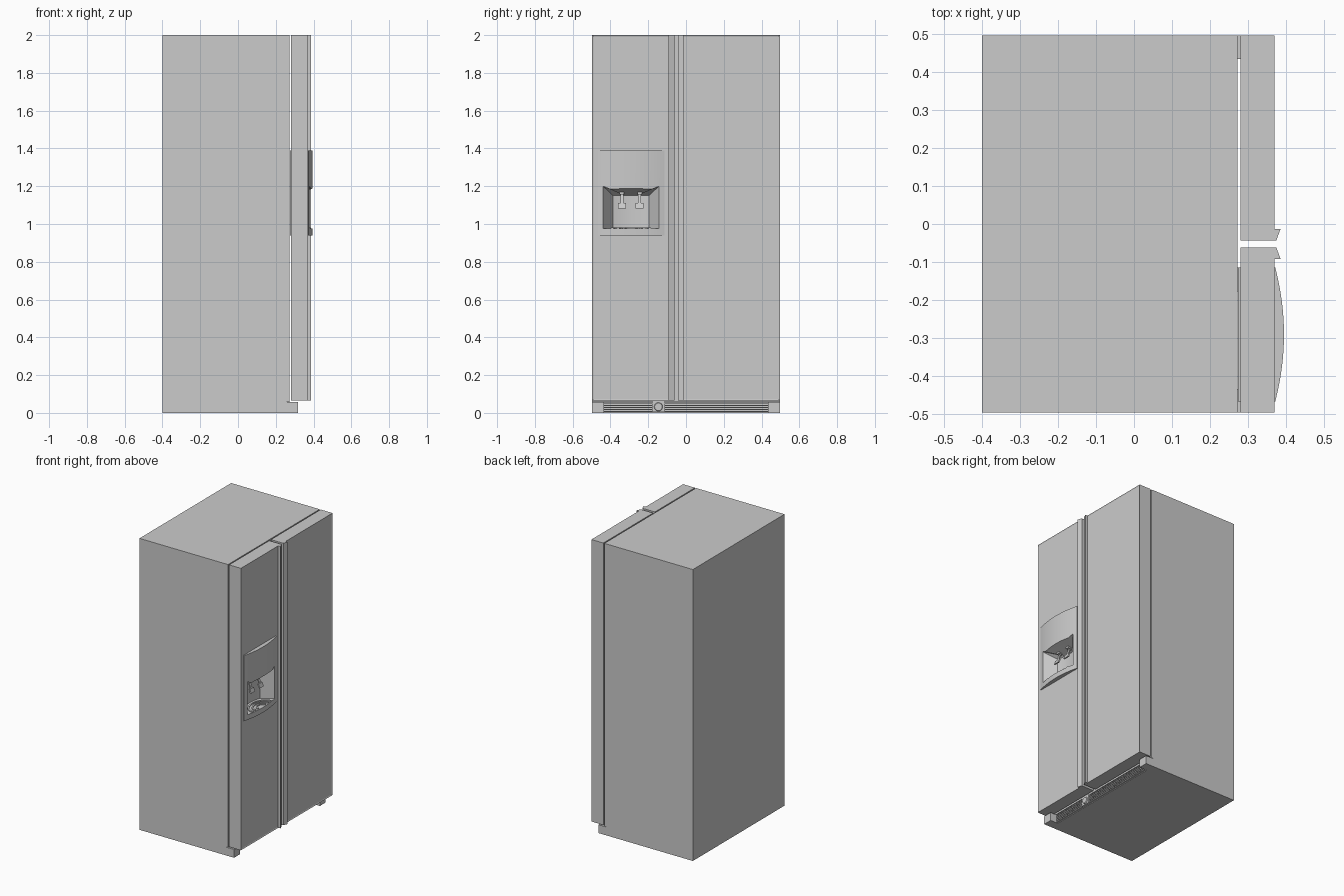
import bpy, bmesh, math
from mathutils import Matrix

if "Cube" in bpy.data.objects:
    bpy.data.objects.remove(bpy.data.objects["Cube"], do_unlink=True)

grey = bpy.data.materials.new("appliance grey")
grey.use_nodes = True
colour = (0.6, 0.6, 0.6, 1)
grey.diffuse_color = colour
grey.node_tree.nodes["Principled BSDF"].inputs["Base Color"].default_value = colour


def finish(name, bm):
    bmesh.ops.recalc_face_normals(bm, faces=bm.faces)
    mesh = bpy.data.meshes.new(name)
    bm.to_mesh(mesh)
    bm.free()
    mesh.materials.append(grey)
    obj = bpy.data.objects.new(name, mesh)
    bpy.context.scene.collection.objects.link(obj)
    return obj


def prism(name, outline, z0, z1):
    """Extrude an (x, y) outline upward; z1 may be a function of x."""
    top = z1 if callable(z1) else lambda x: z1
    bm = bmesh.new()
    low = [bm.verts.new((x, y, z0)) for x, y in outline]
    high = [bm.verts.new((x, y, top(x))) for x, y in outline]
    bm.faces.new(low)
    bm.faces.new(high)
    n = len(outline)
    for i in range(n):
        j = (i + 1) % n
        bm.faces.new((low[i], low[j], high[j], high[i]))
    return finish(name, bm)


def box(name, x, y, z):
    return prism(name, [(x[0], y[0]), (x[1], y[0]), (x[1], y[1]), (x[0], y[1])], *z)


def smooth(obj):
    bpy.ops.object.select_all(action="DESELECT")
    obj.select_set(True)
    bpy.context.view_layer.objects.active = obj
    bpy.ops.object.shade_smooth_by_angle(angle=math.radians(20))


def carve(obj, cutter):
    mod = obj.modifiers.new("recess", "BOOLEAN")
    mod.operation = "DIFFERENCE"
    mod.solver = "EXACT"
    mod.object = cutter


def door(name, y0, y1):
    # slab whose front panel sits slightly inside a narrow rim
    obj = box(name, (0.28, 0.37), (y0, y1), (0.065, 2))
    bm = bmesh.new()
    bm.from_mesh(obj.data)
    front = [f for f in bm.faces if f.normal.x > 0.9]
    bmesh.ops.inset_region(bm, faces=front, thickness=0.009, depth=-0.003)
    bm.to_mesh(obj.data)
    bm.free()
    return obj


W = 0.497

# Cabinet and kick base
box("cabinet", (-0.4, 0.272), (-W, W), (0.06, 2))
box("base", (-0.4, 0.26), (-W, W), (0, 0.06))
for side, s in (("right", -1), ("left", 1)):
    box(f"{side}_foot_block", (0.25, 0.318), sorted((s * 0.434, s * W)), (0, 0.057))
for i in range(5):
    z = 0.004 + i * 0.011
    box(f"grille_slat_{i + 1}", (0.255, 0.272), (-0.434, 0.434), (z, z + 0.006))

# Round filter cap on a square plate in the grille
box("filter_plate", (0.26, 0.276), (-0.178, -0.114), (0.004, 0.06))
bm = bmesh.new()
bmesh.ops.create_cone(bm, cap_ends=True, segments=24, radius1=0.023, radius2=0.02, depth=0.008,
                      matrix=Matrix.Translation((0.279, -0.146, 0.032)) @ Matrix.Rotation(math.pi / 2, 4, "Y"))
smooth(finish("filter_cap", bm))

# Doors with full-height flared grips along the centre gap
narrow_door = door("narrow_door", -W, -0.062)
door("wide_door", -0.043, W)
for name, edge, s in (("narrow_grip", -0.062, -1), ("wide_grip", -0.043, 1)):
    prism(name, [(0.36, edge), (0.375, edge), (0.386, edge + s * 0.03),
                 (0.371, edge + s * 0.03), (0.36, edge + s * 0.027)], 0.065, 2)

# Dispenser bezel: bowed panel over the narrow door
MID, HALF = -0.291, 0.176
bow = [(0.372 + 0.023 * (1 - t * t), MID + HALF * t) for t in [i / 12 - 1 for i in range(25)]]
bezel = prism("dispenser_bezel", [(0.35, MID - HALF)] + bow + [(0.35, MID + HALF)], 0.94, 1.39)
box("dispenser_housing", (0.274, 0.2815), (MID - HALF, MID + HALF), (0.94, 1.39))

# Recess: tapering sides, bowed back wall, sloping ceiling
back = [(0.288 + 0.014 * t * t, MID + 0.096 * t) for t in [i / 6 - 1 for i in range(13)]]
opening = [(0.43, MID - 0.148), (0.38, MID - 0.148)] + back + [(0.38, MID + 0.148), (0.43, MID + 0.148)]
cutter = prism("recess_cutter", opening, 0.975, lambda x: 1.2 - 0.05 * min(1, max(0, (0.38 - x) / 0.08)))
bm = bmesh.new()
bm.from_mesh(cutter.data)
bmesh.ops.triangulate(bm, faces=bm.faces)
bm.to_mesh(cutter.data)
bm.free()
for obj in (narrow_door, bezel):
    carve(obj, cutter)
bpy.context.view_layer.update()
graph = bpy.context.evaluated_depsgraph_get()
carved = [(o, bpy.data.meshes.new_from_object(o.evaluated_get(graph))) for o in (narrow_door, bezel)]
for obj, mesh in carved:
    obj.modifiers.clear()
    obj.data = mesh
    smooth(obj)
bpy.data.objects.remove(cutter, do_unlink=True)

# Drip tray: concentric arcs on the recess floor
for i in range(3):
    r = 0.045 + i * 0.03
    arc = [math.pi * k / 16 for k in range(17)]
    ring = [(0.385 - 0.75 * r * math.sin(a), MID + r * math.cos(a)) for a in arc]
    ring += [(0.385 - 0.75 * (r - 0.012) * math.sin(a), MID + (r - 0.012) * math.cos(a)) for a in reversed(arc)]
    smooth(prism(f"drip_tray_bar_{i + 1}", ring, 0.97, 0.981))

# Two dispenser levers: slanted stem and push pad
for name, y in (("ice", -0.339), ("water", -0.246)):
    stem = box(f"{name}_lever_stem", (0.312, 0.32), (y - 0.009, y + 0.009), (1.1, 1.17))
    pad = box(f"{name}_lever_pad", (0.312, 0.322), (y - 0.021, y + 0.021), (1.083, 1.11))
    for obj in (stem, pad):
        for v in obj.data.vertices:
            v.co.x += (1.17 - v.co.z) * 0.35
    box(f"{name}_spout", (0.305, 0.34), (y - 0.012, y + 0.012), (1.155, 1.18))
